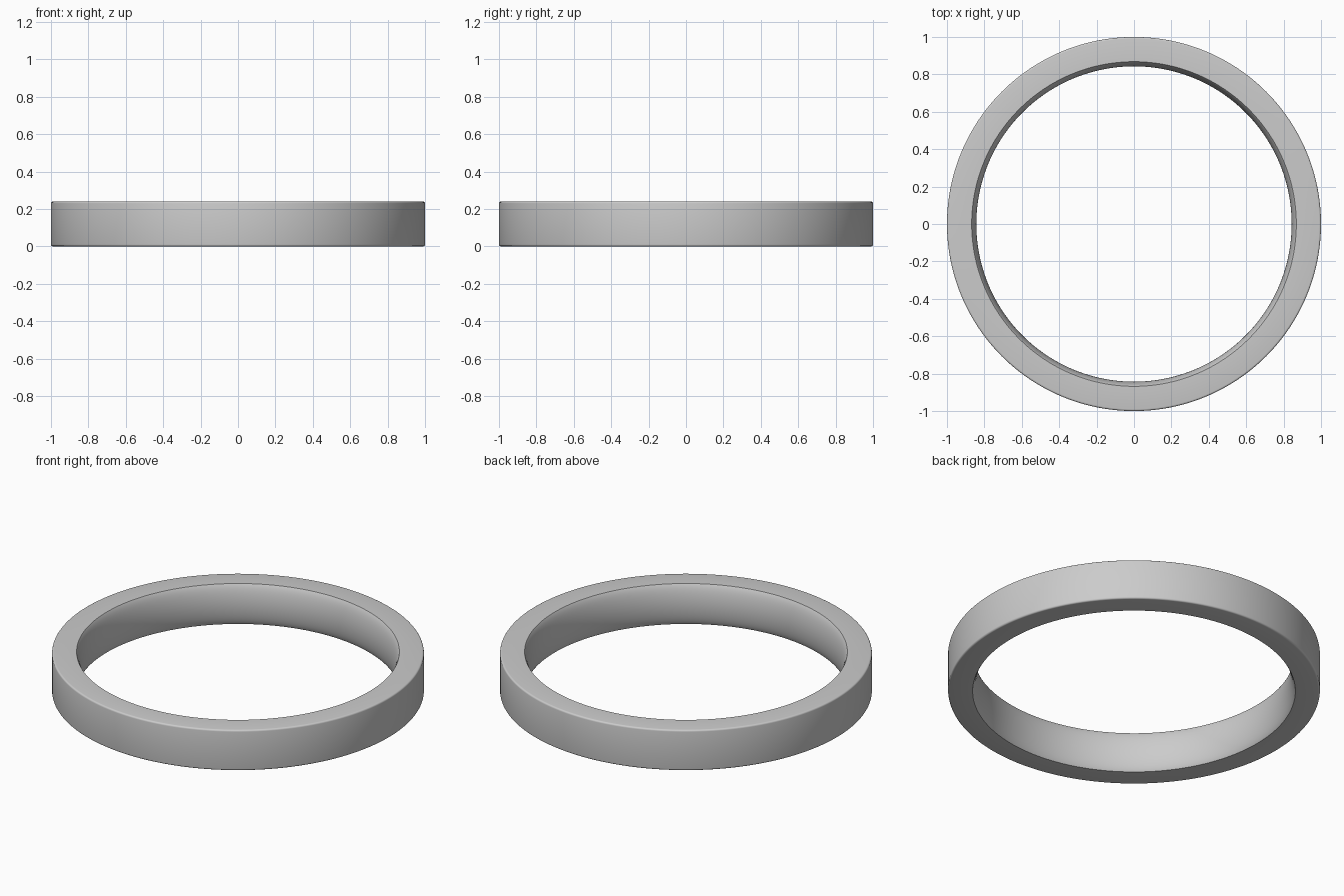
import bpy, bmesh, math

if "Cube" in bpy.data.objects:
    bpy.data.objects.remove(bpy.data.objects["Cube"])

H = 0.24          # band height
R_OUT = 1.0       # outer radius
R_EDGE = 0.868    # inner radius at the rims
R_MID = 0.843     # inner radius at mid height (comfort-fit bulge)
FILLET = 0.01
SEGMENTS = 192


def corner(cx, cz, radius, start, end, steps=4):
    """Points of a small rounded corner in the r-z plane."""
    pts = []
    for i in range(steps + 1):
        a = math.radians(start + (end - start) * i / steps)
        pts.append((cx + radius * math.cos(a), cz + radius * math.sin(a)))
    return pts


# Cross-section: flat outside wall with rounded edges
profile = corner(R_OUT - FILLET, FILLET, FILLET, -90, 0)
profile += corner(R_OUT - FILLET, H - FILLET, FILLET, 0, 90)

# Cross-section: softly domed inside wall, top to bottom
steps = 20
for i in range(steps + 1):
    t = math.cos(math.pi * i / steps)
    r = R_MID + (R_EDGE - R_MID) * (0.8 * t * t + 0.2 * t ** 8)
    profile.append((r, H / 2 + t * H / 2))

# Sweep the section round the z axis
bm = bmesh.new()
rings = []
for s in range(SEGMENTS):
    a = 2 * math.pi * s / SEGMENTS
    rings.append([bm.verts.new((r * math.cos(a), r * math.sin(a), z)) for r, z in profile])
n = len(profile)
for s in range(SEGMENTS):
    a, b = rings[s], rings[(s + 1) % SEGMENTS]
    for i in range(n):
        j = (i + 1) % n
        bm.faces.new((a[i], b[i], b[j], a[j]))
bmesh.ops.recalc_face_normals(bm, faces=bm.faces)

mesh = bpy.data.meshes.new("ring_band")
bm.to_mesh(mesh)
bm.free()
ring = bpy.data.objects.new("ring_band", mesh)
bpy.context.collection.objects.link(ring)
bpy.context.view_layer.objects.active = ring
ring.select_set(True)
bpy.ops.object.shade_smooth_by_angle(angle=math.radians(35))
